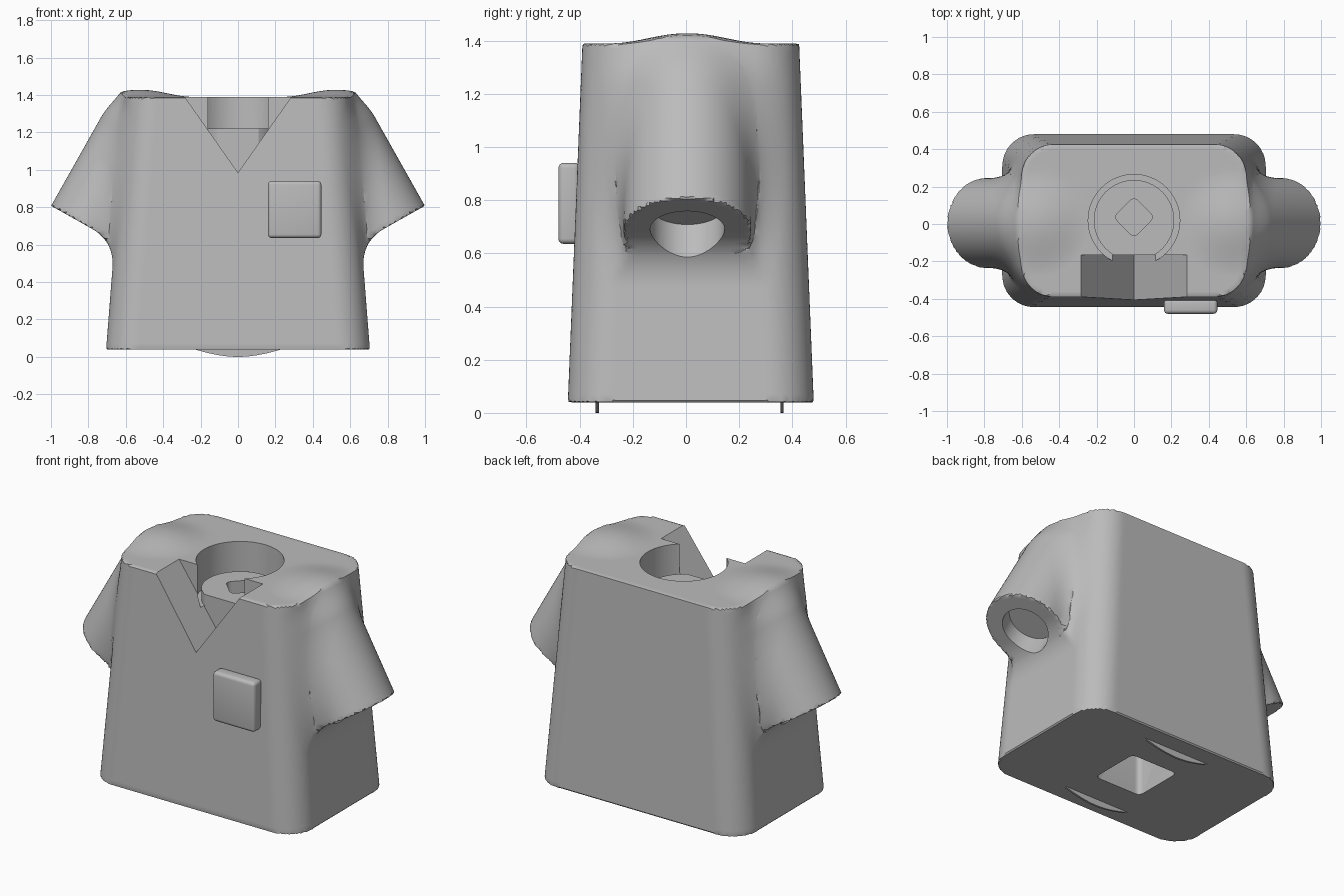
import bpy, bmesh, math
from mathutils import Vector, Matrix

if "Cube" in bpy.data.objects:
    bpy.data.objects.remove(bpy.data.objects["Cube"])

grey = bpy.data.materials.new("plain_grey")
grey.use_nodes = True
grey.diffuse_color = (0.5, 0.5, 0.5, 1)
grey.node_tree.nodes["Principled BSDF"].inputs["Base Color"].default_value = (0.5, 0.5, 0.5, 1)

BOTTOM, TOP, MID_Y, CORNER = 0.04, 1.39, 0.018, 0.17
SLEEVE_R, SLEEVE_LEN, BLEND = 0.24, 0.54, 0.13
CUFF = Vector((0.79, 0.005, 0.69))
UP_SLEEVE = Vector((-0.49, 0, 0.87)).normalized()


def make(name, bm):
    bmesh.ops.remove_doubles(bm, verts=bm.verts, dist=1e-5)
    bmesh.ops.recalc_face_normals(bm, faces=bm.faces)
    mesh = bpy.data.meshes.new(name)
    bm.to_mesh(mesh)
    bm.free()
    obj = bpy.data.objects.new(name, mesh)
    bpy.context.collection.objects.link(obj)
    mesh.materials.append(grey)
    return obj


def bake(obj):
    graph = bpy.context.evaluated_depsgraph_get()
    mesh = bpy.data.meshes.new_from_object(obj.evaluated_get(graph))
    obj.modifiers.clear()
    obj.data = mesh


def prism(name, points, depth):
    bm = bmesh.new()
    face = bm.faces.new([bm.verts.new(p) for p in points])
    new = bmesh.ops.extrude_face_region(bm, geom=[face])["geom"]
    bmesh.ops.translate(bm, vec=depth, verts=[v for v in new if isinstance(v, bmesh.types.BMVert)])
    return make(name, bm)


def block(name, centre, size, bevel, turn=0, upright_only=False):
    bm = bmesh.new()
    bmesh.ops.create_cube(bm, size=1)
    bmesh.ops.scale(bm, vec=size, verts=bm.verts)
    edges = [e for e in bm.edges if not upright_only
             or abs(e.verts[0].co.z - e.verts[1].co.z) > 0.01]
    bmesh.ops.bevel(bm, geom=edges, offset=bevel, segments=4, profile=0.5, affect='EDGES')
    bmesh.ops.transform(bm, matrix=Matrix.Translation(centre) @ Matrix.Rotation(turn, 4, 'Z'),
                        verts=bm.verts)
    return make(name, bm)


def add_tube(bm, start, end, radius):
    axis = end - start
    place = Matrix.Translation((start + end) / 2) @ axis.to_track_quat('Z', 'Y').to_matrix().to_4x4()
    bmesh.ops.create_cone(bm, cap_ends=True, segments=64, radius1=radius, radius2=radius,
                          depth=axis.length, matrix=place)


def half_size(z):
    s = (z - BOTTOM) / (TOP - BOTTOM)
    return 0.705 - 0.105 * s, 0.4625 - 0.055 * s


# Distance to the torso, a tapered box with round corners
def torso_distance(p):
    hx, hy = half_size(p.z)
    qx = abs(p.x) - hx + CORNER
    qy = abs(p.y - MID_Y) - hy + CORNER
    side = math.hypot(max(qx, 0), max(qy, 0)) + min(max(qx, qy), 0) - CORNER
    return max(side, p.z - TOP, BOTTOM - p.z)


# Distance to the sleeve, a tube with a domed shoulder and a flat cuff
def sleeve_distance(p):
    w = Vector((abs(p.x), p.y, p.z)) - CUFF
    t = w.dot(UP_SLEEVE)
    return max((w - UP_SLEEVE * min(t, SLEEVE_LEN)).length - SLEEVE_R, -t)


def shirt_distance(p):
    a, b = torso_distance(p), sleeve_distance(p)
    h = max(BLEND - abs(a - b), 0) / BLEND
    return min(a, b) - h * h * BLEND / 4


# Torso and sleeves
bm = bmesh.new()
rings = []
for z in (BOTTOM, TOP):
    hx, hy = half_size(z)
    ring = []
    for i, (sx, sy) in enumerate(((1, 1), (-1, 1), (-1, -1), (1, -1))):
        for k in range(13):
            a = math.pi / 2 * (i + k / 12)
            ring.append(bm.verts.new((sx * (hx - CORNER) + CORNER * math.cos(a),
                                      MID_Y + sy * (hy - CORNER) + CORNER * math.sin(a), z)))
    bm.faces.new(ring)
    rings.append(ring)
for i in range(len(rings[0])):
    j = (i + 1) % len(rings[0])
    bm.faces.new((rings[0][i], rings[0][j], rings[1][j], rings[1][i]))
for side in (1, -1):
    flip = Vector((side, 1, 1))
    shoulder = (CUFF + UP_SLEEVE * SLEEVE_LEN) * flip
    add_tube(bm, CUFF * flip, shoulder, SLEEVE_R)
    bmesh.ops.create_uvsphere(bm, u_segments=48, v_segments=24, radius=SLEEVE_R,
                              matrix=Matrix.Translation(shoulder))
shirt = make("shirt", bm)
fuse = shirt.modifiers.new("fuse", 'REMESH')
fuse.mode = 'VOXEL'
fuse.voxel_size = 0.016
bake(shirt)

# Soft blend where the sleeves meet the torso
for step in range(3):
    normals = [v.normal.copy() for v in shirt.data.vertices]
    for v, n in zip(shirt.data.vertices, normals):
        v.co -= n * max(-0.02, min(0.02, shirt_distance(v.co)))
    shirt.data.update()

# Neck recess with a raised disc, made by turning a profile
bm = bmesh.new()
profile = [(0, 1.5), (0.245, 1.5), (0.245, 1.15), (0.215, 1.15), (0.215, 1.22), (0, 1.22)]
verts = [bm.verts.new((r, 0.02, z)) for r, z in profile]
edges = [bm.edges.new(pair) for pair in zip(verts, verts[1:])]
bmesh.ops.spin(bm, geom=verts + edges, cent=(0, 0.02, 0), axis=(0, 0, 1),
               angle=math.tau, steps=64, use_merge=True)
cutters = [make("neck_cutter", bm)]

# V neck, peg hole and base socket
cutters.append(prism("v_neck_cutter", [(0, -0.6, 0.985), (0.362, -0.6, 1.5), (-0.362, -0.6, 1.5)],
                     (0, 0.435, 0)))
cutters.append(block("peg_cutter", (0, 0.037, 1.12), (0.155, 0.155, 0.36), 0.03,
                     math.pi / 4, True))
cutters.append(block("socket_cutter", (0, MID_Y, 0.2), (0.32, 0.32, 0.6), 0.03, 0, True))

# Arm sockets in the cuffs
for side in (1, -1):
    flip = Vector((side, 1, 1))
    bm = bmesh.new()
    add_tube(bm, (CUFF - UP_SLEEVE * 0.3) * flip, (CUFF + UP_SLEEVE * 0.1) * flip, 0.14)
    cutters.append(make("arm_cutter", bm))

for cutter in cutters:
    cutter.hide_render = True
    cut = shirt.modifiers.new("cut", 'BOOLEAN')
    cut.operation = 'DIFFERENCE'
    cut.solver = 'EXACT'
    cut.object = cutter
bake(shirt)
for cutter in cutters:
    bpy.data.objects.remove(cutter)

# Chest badge
badge = block("chest_badge", (0.303, -0.44, 0.788), (0.285, 0.08, 0.305), 0.02)

# Thin curved fins under the hem
fins = []
for name, y in (("front_fin", -0.34), ("back_fin", 0.355)):
    arc = [(0.25 * k / 8, y, 0.045 - 0.045 * math.cos(math.pi * k / 16)) for k in range(-8, 9)]
    fins.append(prism(name, arc, (0, 0.012, 0)))

for obj in [shirt, badge] + fins:
    bpy.ops.object.select_all(action='DESELECT')
    obj.select_set(True)
    bpy.context.view_layer.objects.active = obj
    bpy.ops.object.shade_smooth_by_angle(angle=math.radians(30))
